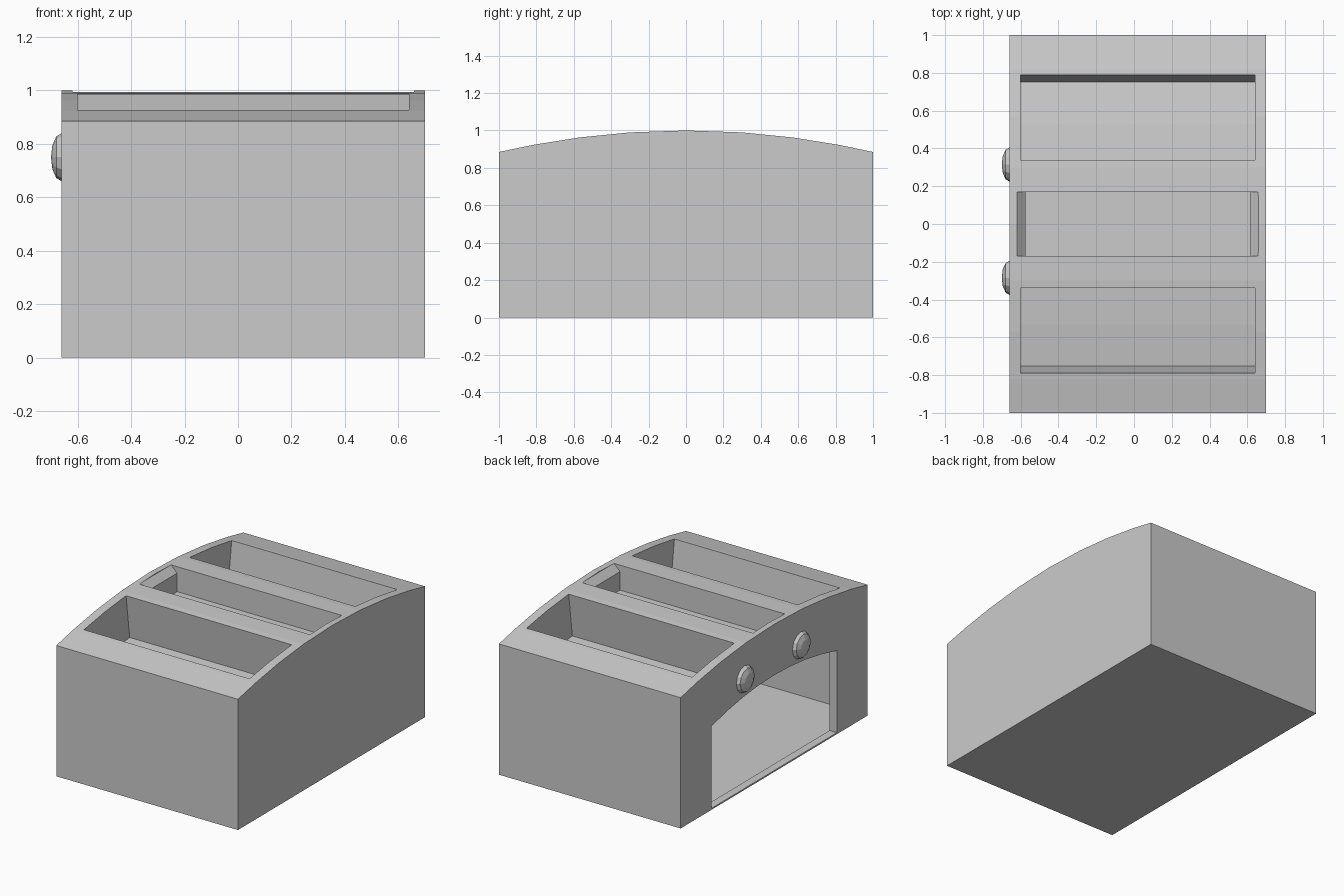
import bpy, bmesh, math
from mathutils import Matrix

if "Cube" in bpy.data.objects:
    bpy.data.objects.remove(bpy.data.objects["Cube"])

ROOF_Y = [-1, -0.82, -0.57, -0.3, 0, 0.3, 0.57, 0.82, 1]


def arc_z(y):
    return 1 - 0.115 * y * y


def roof_z(y):
    # height of the faceted roof
    for a, b in zip(ROOF_Y, ROOF_Y[1:]):
        if a <= y <= b:
            t = (y - a) / (b - a)
            return arc_z(a) * (1 - t) + arc_z(b) * t


def prism(name, pts, lo, hi, axis):
    """Extrude a profile: (y,z) along x, or (x,z) along y."""
    bm = bmesh.new()

    def ring(v):
        return [bm.verts.new((v, p, q) if axis == 'x' else (p, v, q)) for p, q in pts]
    a, b = ring(lo), ring(hi)
    bm.faces.new(a)
    bm.faces.new(b)
    for i in range(len(pts)):
        j = (i + 1) % len(pts)
        bm.faces.new((a[i], a[j], b[j], b[i]))
    bmesh.ops.recalc_face_normals(bm, faces=bm.faces)
    me = bpy.data.meshes.new(name)
    bm.to_mesh(me)
    bm.free()
    ob = bpy.data.objects.new(name, me)
    bpy.context.collection.objects.link(ob)
    return ob


# body with faceted arched roof
body = prism("body", [(-1, 0), (1, 0)] + [(y, arc_z(y)) for y in reversed(ROOF_Y)],
             -0.66, 0.70, 'x')
cutters = []

# outer roof pockets, sunk along the local roof normal
tilt = math.radians(7.4)
for s in (-1, 1):
    ys = [0.34, 0.57, 0.79]

    def shifted(d):
        return [(s * (y + d * math.sin(tilt)), roof_z(y) + d * math.cos(tilt)) for y in ys]
    rim = [(s * y, roof_z(y)) for y in ys]
    pts = shifted(-0.3) + [rim[2]] + shifted(0.1)[::-1] + [rim[0]]
    cutters.append(prism("pocket_cutter", pts, -0.60, 0.64, 'x'))

# middle roof pocket with chamfered ends
cutters.append(prism("middle_cutter", [
    (-0.62, 1.1), (-0.62, 0.995), (-0.575, 0.95), (-0.575, 0.825),
    (0.613, 0.825), (0.613, 0.95), (0.658, 0.995), (0.658, 1.1)], -0.17, 0.17, 'y'))

# arched doorway in the left side
DEPTH = -0.605
arch = [(0.67 * (1 - i / 4), 0.655 - 0.09 * (1 - i / 4) ** 2) for i in range(9)]
cutters.append(prism("door_cutter", [(-0.67, 0.01), (0.67, 0.01)] + arch, -0.8, DEPTH, 'x'))

for c in cutters:
    m = body.modifiers.new("cut", 'BOOLEAN')
    m.operation = 'DIFFERENCE'
    m.solver = 'EXACT'
    m.object = c
bpy.context.view_layer.update()
deps = bpy.context.evaluated_depsgraph_get()
mesh = bpy.data.meshes.new_from_object(body.evaluated_get(deps))
body.modifiers.clear()
body.data = mesh
for c in cutters:
    bpy.data.objects.remove(c)

# open the doorway into the hollow thin shell
bm = bmesh.new()
bm.from_mesh(mesh)
doomed = [f for f in bm.faces if all(abs(v.co.x - DEPTH) < 0.001 for v in f.verts)]
bmesh.ops.delete(bm, geom=doomed, context='FACES')
bm.to_mesh(mesh)
bm.free()

# round studs above the doorway
for i, y in enumerate((0.315, -0.285)):
    bm = bmesh.new()
    bmesh.ops.create_uvsphere(bm, u_segments=12, v_segments=6, radius=1)
    bmesh.ops.transform(bm, verts=bm.verts, matrix=(
        Matrix.Translation((-0.66, y, 0.75))
        @ Matrix.Diagonal((0.04, 0.09, 0.09, 1))
        @ Matrix.Rotation(math.pi / 2, 4, 'Y')))
    me = bpy.data.meshes.new("stud")
    bm.to_mesh(me)
    bm.free()
    bpy.context.collection.objects.link(bpy.data.objects.new(f"stud_{i + 1}", me))
